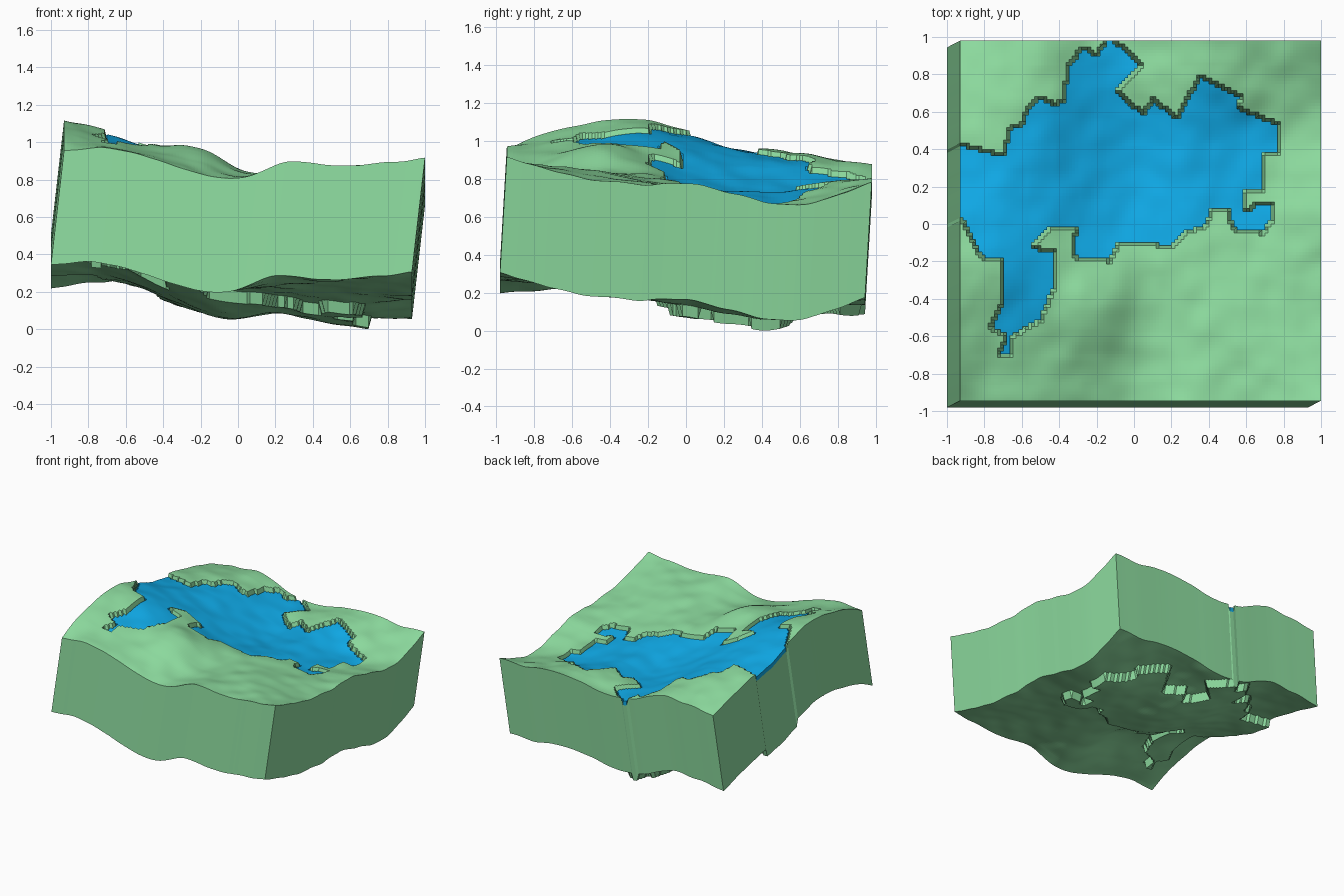
import bpy, bmesh
from mathutils import Vector, noise

if "Cube" in bpy.data.objects:
    bpy.data.objects.remove(bpy.data.objects["Cube"])

N = 116                                  # grid cells per side
X0, X1, Y0, Y1 = -0.93, 1.0, -0.945, 0.98
OFFSET = Vector((-0.07, -0.036, -0.61))  # slanted extrusion of the land slab
LAKE_DEPTH = 0.06                        # lake bed below the land
WATER_RISE = 0.036                       # water surface above the lake bed

# Coarse land heights, rows front to back, columns left to right
HEIGHTS = [
    [.96, .97, .915, .835, .82, .905, .88, .895, .92],
    [1.06, 1.00, .95, .90, .83, .86, .87, .87, .85],
    [1.11, 1.04, .99, .98, .85, .84, .85, .82, .80],
    [1.12, 1.07, .99, .915, .845, .82, .80, .79, .78],
    [1.06, 1.03, .95, .84, .79, .79, .76, .75, .78],
    [.99, .98, .91, .81, .74, .765, .73, .71, .73],
    [.95, .95, .90, .79, .73, .765, .715, .68, .67],
    [.90, .92, .89, .79, .76, .79, .775, .73, .70],
    [.83, .87, .87, .78, .755, .795, .815, .785, .79]]

# Lake shoreline
SHORE = [
    (-.95, .43), (-.70, .37), (-.66, .52), (-.60, .53), (-.58, .60), (-.50, .68),
    (-.43, .64), (-.38, .66), (-.35, .85), (-.27, .95), (-.20, .90), (-.14, 1.0),
    (-.10, .98), (.04, .85), (-.09, .71), (.05, .59), (.10, .67), (.23, .57),
    (.35, .79), (.57, .68), (.56, .62), (.78, .53), (.77, .37), (.70, .37),
    (.70, .18), (.60, .18), (.60, .07), (.66, .11), (.75, .11), (.74, .02),
    (.69, -.05), (.53, -.03), (.50, .08), (.42, .08), (.39, -.01), (.27, -.05),
    (.20, -.12), (-.08, -.10), (-.13, -.20), (-.33, -.18), (-.31, -.03), (-.45, -.03),
    (-.55, -.12), (-.42, -.15), (-.43, -.35), (-.50, -.52), (-.65, -.60), (-.66, -.71),
    (-.73, -.71), (-.68, -.60), (-.77, -.56), (-.70, -.40), (-.70, -.19), (-.82, -.18),
    (-.92, .02), (-.95, .02)]


def spline(v, t):
    """Catmull-Rom through evenly spaced values, t in 0..1."""
    n = len(v) - 1
    i = min(int(t * n), n - 1)
    f = t * n - i
    b, c = v[i], v[i + 1]
    a = v[i - 1] if i > 0 else 2 * b - c
    d = v[i + 2] if i + 2 <= n else 2 * c - b
    return b + .5 * f * (c - a + f * (2*a - 5*b + 4*c - d + f * (3*(b - c) + d - a)))


def in_lake(x, y):
    inside = False
    for (ax, ay), (bx, by) in zip(SHORE, SHORE[1:] + SHORE[:1]):
        if (ay > y) != (by > y) and x < ax + (y - ay) * (bx - ax) / (by - ay):
            inside = not inside
    return inside


def make_object(name, bm, color):
    bmesh.ops.delete(bm, geom=[v for v in bm.verts if not v.link_faces], context='VERTS')
    mesh = bpy.data.meshes.new(name)
    bm.to_mesh(mesh)
    bm.free()
    mat = bpy.data.materials.new(name + "_color")
    mat.diffuse_color = color
    mat.use_nodes = True
    mat.node_tree.nodes["Principled BSDF"].inputs["Base Color"].default_value = mat.diffuse_color
    mesh.materials.append(mat)
    bpy.context.collection.objects.link(bpy.data.objects.new(name, mesh))


# Height field with the lake bed lowered
points, wet = {}, {}
for j in range(N + 1):
    for i in range(N + 1):
        u, v = i / N, j / N
        x, y = X0 + u * (X1 - X0), Y0 + v * (Y1 - Y0)
        z = spline([spline(row, u) for row in HEIGHTS], v)
        z += 0.010 * noise.noise(Vector((x * 7, y * 7, 0)))
        wet[i, j] = in_lake(x, y)
        points[i, j] = Vector((x, y, z - LAKE_DEPTH * wet[i, j]))
lift = -min((p + OFFSET).z for p in points.values())
for p in points.values():
    p.z += lift

# Land: top with lake bed, slanted sides and matching underside
land, water = bmesh.new(), bmesh.new()
top = {k: land.verts.new(p) for k, p in points.items()}
low = {k: land.verts.new(p + OFFSET) for k, p in points.items()}
rise = Vector((0, 0, WATER_RISE))
lake = {k: water.verts.new(p + rise) for k, p in points.items() if wet[k]}
for j in range(N):
    for i in range(N):
        quad = [(i, j), (i + 1, j), (i + 1, j + 1), (i, j + 1)]
        land.faces.new([low[k] for k in reversed(quad)])
        land.faces.new([top[k] for k in quad])
        if all(wet[k] for k in quad):
            water.faces.new([lake[k] for k in quad])

rim = ([(i, 0) for i in range(N)] + [(N, j) for j in range(N)] +
       [(i, N) for i in range(N, 0, -1)] + [(0, j) for j in range(N, 0, -1)])
for a, b in zip(rim, rim[1:] + rim[:1]):
    land.faces.new([low[a], low[b], top[b], top[a]])

# Water edge dropped down to the lake bed
edges = [e for e in water.edges if e.is_boundary]
skirt = bmesh.ops.extrude_edge_only(water, edges=edges)["geom"]
for v in skirt:
    if isinstance(v, bmesh.types.BMVert):
        v.co -= rise
bmesh.ops.recalc_face_normals(water, faces=water.faces)
if sum(f.normal.z for f in water.faces) < 0:
    bmesh.ops.reverse_faces(water, faces=water.faces)

make_object("land_block", land, (0.27, 0.72, 0.35, 1))
make_object("lake_water", water, (0.005, 0.41, 0.82, 1))
